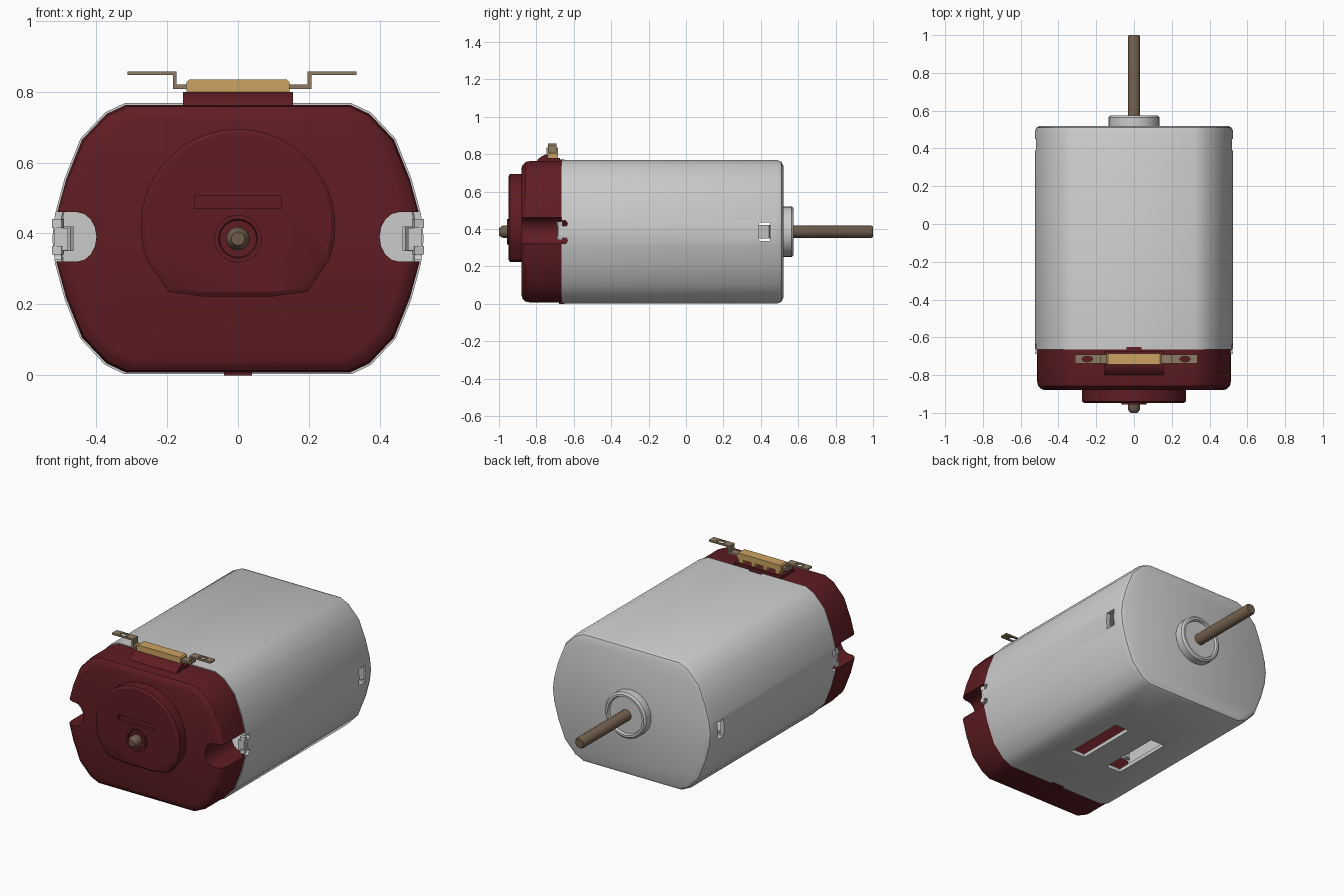
import bpy, bmesh, math
from mathutils import Matrix

if "Cube" in bpy.data.objects:
    bpy.data.objects.remove(bpy.data.objects["Cube"])

def material(name, rgb):
    m = bpy.data.materials.new(name)
    m.diffuse_color = (*rgb, 1)
    m.use_nodes = True
    m.node_tree.nodes["Principled BSDF"].inputs["Base Color"].default_value = m.diffuse_color
    return m

RED = material("red_plastic", (0.115, 0.012, 0.016))
TAN = material("tan_plastic", (0.6, 0.36, 0.12))
BRASS = material("terminal_metal", (0.27, 0.2, 0.125))
STEEL = material("shaft_metal", (0.16, 0.11, 0.07))
CZ = 0.385  # height of the shaft axis

def loft(name, profile, rings, mat=None, axis='y'):
    """Sweep a closed profile through (position, inset) rings and cap both ends."""
    us, vs = [p[0] for p in profile], [p[1] for p in profile]
    cu, cv = (max(us) + min(us)) / 2, (max(vs) + min(vs)) / 2
    ru, rv = (max(us) - min(us)) / 2, (max(vs) - min(vs)) / 2
    bm, loops = bmesh.new(), []
    for t, inset in rings:
        loop = []
        for u, v in profile:
            a, b = cu + (u - cu) * (1 - inset / ru), cv + (v - cv) * (1 - inset / rv)
            loop.append(bm.verts.new((a, t, b) if axis == 'y' else (t, a, b)))
        loops.append(loop)
    n = len(profile)
    for l0, l1 in zip(loops, loops[1:]):
        for i in range(n):
            bm.faces.new((l0[i], l0[(i + 1) % n], l1[(i + 1) % n], l1[i]))
    bm.faces.new(loops[0])
    bm.faces.new(loops[-1])
    return finish(name, bm, mat)

def finish(name, bm, mat=None):
    bmesh.ops.recalc_face_normals(bm, faces=bm.faces)
    me = bpy.data.meshes.new(name)
    bm.to_mesh(me)
    bm.free()
    ob = bpy.data.objects.new(name, me)
    bpy.context.collection.objects.link(ob)
    if mat:
        me.materials.append(mat)
    return ob

def box(name, x, y, z, mat=None, turn=0):
    bm = bmesh.new()
    size = [b - a for a, b in (x, y, z)]
    mid = [(a + b) / 2 for a, b in (x, y, z)]
    m = Matrix.Translation(mid) @ Matrix.Rotation(turn, 4, 'Z') @ Matrix.Diagonal((*size, 1))
    bmesh.ops.create_cube(bm, size=1, matrix=m)
    return finish(name, bm, mat)

def circle(r, n=32, cx=0, cz=CZ):
    return [(cx + r * math.cos(2 * math.pi * i / n), cz + r * math.sin(2 * math.pi * i / n))
            for i in range(n)]

def cut(ob, cutters):
    bpy.context.view_layer.objects.active = ob
    for c in cutters:
        c.hide_render = True
        mod = ob.modifiers.new("cut", 'BOOLEAN')
        mod.operation, mod.solver, mod.object = 'DIFFERENCE', 'EXACT', c
        bpy.ops.object.modifier_apply(modifier=mod.name)
        bpy.data.objects.remove(c)

def span(s, a, b):
    return tuple(sorted((s * a, s * b)))

# Rounded-flat outline shared by can and end cap
quarter = [(0.32, 0.383), (0.375, 0.357), (0.445, 0.283), (0.49, 0.17), (0.517, 0.07)]
right = quarter + [(0.525, 0)] + [(x, -z) for x, z in reversed(quarter)]
outline = [(x, z + CZ) for x, z in right] + [(-x, z + CZ) for x, z in reversed(right)]

# Hollow steel can with vents, relief holes and lanced side openings
can = loft("motor_can", outline, [(0.495, 0.025), (-0.665, 0.02), (-0.665, 0),
                                  (0.49, 0), (0.51, 0.008), (0.52, 0.028)])
cutters = []
for s in (-1, 1):
    cutters.append(box("vent", span(s, 0.08, 0.175), (-0.33, 0.05), (-0.1, 0.1)))
    cutters.append(box("lance", span(s, 0.46, 0.6), (0.39, 0.45), (0.335, 0.435)))
    for z in (0.338, 0.428):
        cutters.append(loft("relief", [(-0.652 + u, v) for u, v in circle(0.018, 12, 0, z)],
                            [(s * 0.45, 0), (s * 0.6, 0)], axis='x'))
cut(can, cutters)

# Bent tabs of the can: rear lances and front claws
for s, side in ((-1, "left"), (1, "right")):
    box(side + "_lance_tab", span(s, 0.485, 0.495), (0.385, 0.455), (0.35, 0.42), turn=-s * 0.65)
    box(side + "_claw", span(s, 0.48, 0.52), (-0.685, -0.64), (0.352, 0.415))
    for z in (0.34, 0.415):
        box(side + "_claw_prong", span(s, 0.495, 0.522), (-0.69, -0.665), (z, z + 0.025), turn=s * 0.3)

# Rear bearing boss and shaft
loft("rear_bearing", circle(0.135), [(0.5, 0), (0.565, 0), (0.575, 0.01), (0.575, 0.022), (0.56, 0.027)])
loft("shaft", circle(0.033, 20), [(-1, 0.014), (-0.985, 0.003), (-0.975, 0), (0.99, 0), (1, 0.006)], STEEL)

# Plastic end cap with notches on both sides
cap = loft("end_cap", outline, [(-0.88, 0.045), (-0.873, 0.025), (-0.858, 0.01), (-0.835, 0.005),
                                (-0.665, 0.005), (-0.665, 0.03), (-0.63, 0.03)], RED)
cutters = []
for s in (-1, 1):
    notch = [(s * 0.6, 0.46), (s * 0.6, 0.32)]
    notch += [(s * (0.455 - 0.055 * math.sin(a)), 0.39 - 0.07 * math.cos(a))
              for a in (math.pi * i / 8 for i in range(9))]
    cutters.append(loft("notch", notch, [(-0.95, 0), (-0.6, 0)]))
cut(cap, cutters)
for z, side in ((0.0, "bottom"), (0.758, "top")):
    box(side + "_key", (-0.04, 0.04), (-0.68, -0.65), (z - 0.001, z + 0.013), RED)

# Raised round boss with a flat bottom and a slot
arc = [(0.275 * math.cos(a), 0.42 + 0.275 * math.sin(a))
       for a in (math.radians(-20 + 220 * i / 36) for i in range(37))]
boss = loft("cap_boss", arc + [(-0.195, 0.235), (-0.1, 0.222), (0.1, 0.222), (0.195, 0.235)],
            [(-0.86, 0), (-0.94, 0), (-0.948, 0.012)], RED)
cut(boss, [box("slot", (-0.123, 0.123), (-1, -0.93), (0.47, 0.505))])
loft("front_bearing", circle(0.067), [(-0.92, 0), (-0.956, 0), (-0.956, 0.012), (-0.945, 0.016)], RED)

# Terminal seat, tan holder and its feet
loft("terminal_seat", [(-0.805, 0.755), (-0.785, 0.78), (-0.755, 0.797), (-0.735, 0.8),
                       (-0.735, 0.78), (-0.675, 0.78), (-0.675, 0.755)],
     [(-0.155, 0), (0.155, 0)], RED, 'x')
loft("terminal_holder", [(-0.145, 0.8), (0.145, 0.8), (0.145, 0.828), (0.138, 0.835),
                         (-0.138, 0.835), (-0.145, 0.828)], [(-0.745, 0), (-0.685, 0)], TAN)
for x in (-0.12, -0.04, 0.04, 0.12):
    box("holder_foot", (x - 0.014, x + 0.014), (-0.73, -0.685), (0.77, 0.805), TAN)

# Stepped terminals with solder holes
for s, d, side in ((-1, -0.023, "left"), (1, 0, "right")):
    pts = [(0.1, 0.808), (0.207 + d, 0.808), (0.207 + d, 0.847), (0.335 + d, 0.847),
           (0.335 + d, 0.857), (0.197 + d, 0.857), (0.197 + d, 0.82), (0.1, 0.82)]
    term = loft(side + "_terminal", [(s * x, z) for x, z in pts], [(-0.738, 0), (-0.692, 0)], BRASS)
    bm = bmesh.new()
    m = Matrix.Translation((s * (0.27 + d), -0.715, 0.85)) @ Matrix.Diagonal((0.028, 0.015, 1, 1))
    bmesh.ops.create_cone(bm, cap_ends=True, segments=16, radius1=1, radius2=1, depth=0.05, matrix=m)
    cut(term, [finish("hole", bm)])

# Smooth shading with crisp edges
for ob in bpy.data.objects:
    bpy.ops.object.select_all(action='DESELECT')
    ob.select_set(True)
    bpy.context.view_layer.objects.active = ob
    bpy.ops.object.shade_smooth_by_angle(angle=math.radians(32))
